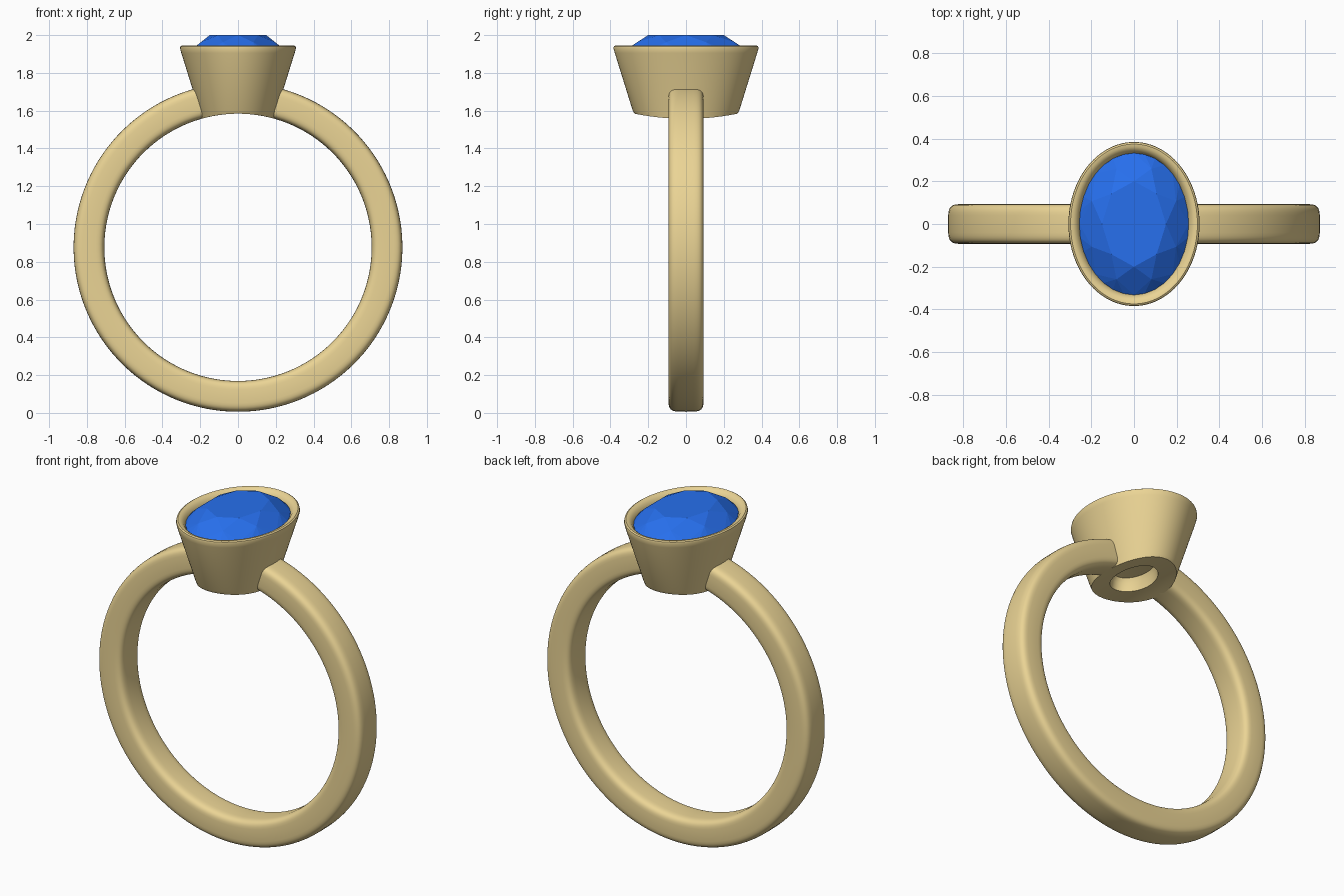
import bpy, bmesh
from math import sin, cos, pi, sqrt, radians

if "Cube" in bpy.data.objects:
    bpy.data.objects.remove(bpy.data.objects["Cube"])

FINGER_R, CZ = 0.7075, 0.8765   # finger hole radius and centre height


def material(name, rgb):
    m = bpy.data.materials.new(name)
    m.diffuse_color = (*rgb, 1)
    m.use_nodes = True
    m.node_tree.nodes["Principled BSDF"].inputs["Base Color"].default_value = m.diffuse_color
    return m


def finish(bm, name, mat, smooth=None):
    bmesh.ops.recalc_face_normals(bm, faces=bm.faces)
    me = bpy.data.meshes.new(name)
    bm.to_mesh(me)
    bm.free()
    ob = bpy.data.objects.new(name, me)
    bpy.context.collection.objects.link(ob)
    me.materials.append(mat)
    if smooth:
        bpy.ops.object.select_all(action='DESELECT')
        ob.select_set(True)
        bpy.context.view_layer.objects.active = ob
        bpy.ops.object.shade_smooth_by_angle(angle=radians(smooth))
    return ob


def loft(rings):
    """Skin a list of closed rings of points and cap both ends."""
    bm = bmesh.new()
    loops = [[bm.verts.new(p) for p in r] for r in rings]
    n = len(loops[0])
    for a, b in zip(loops, loops[1:]):
        for i in range(n):
            j = (i + 1) % n
            bm.faces.new((a[i], a[j], b[j], b[i]))
    bm.faces.new(loops[0])
    bm.faces.new(loops[-1])
    return bm


gold = material("gold", (0.83, 0.66, 0.30))
blue = material("blue_gem", (0.02, 0.16, 0.85))

# band: rounded cross-section swept round the finger, open under the setting
def spow(v, e):
    return (1 if v >= 0 else -1) * abs(v) ** e

section = [(0.0815 * spow(cos(2 * pi * k / 40), 0.45),
            0.093 * spow(sin(2 * pi * k / 40), 0.45)) for k in range(40)]
gap, steps = radians(14), 120
rings = []
for s in range(steps + 1):
    t = gap + (2 * pi - 2 * gap) * s / steps
    rings.append([((0.789 + u) * sin(t), v, CZ + (0.789 + u) * cos(t))
                  for u, v in section])
finish(loft(rings), "band", gold, 50)

# bezel: tapered oval cup, underside following the finger (height None)
profile = [(0.06, 1.66), (0.09, 1.655), (0.10, 1.63), (0.105, None),
           (0.13, None), (0.165, None), (0.195, None), (0.205, 1.60),
           (0.30, 1.905), (0.307, 1.93), (0.305, 1.94), (0.297, 1.945),
           (0.283, 1.943), (0.268, 1.933), (0.255, 1.912), (0.252, 1.89),
           (0.06, 1.69)]

def oval(r, z, n=96):
    k = 0.077 if r > 0.15 else 0.077 * r / 0.15   # oval is longer in y
    pts = []
    for i in range(n):
        x, y = r * cos(2 * pi * i / n), (r + k) * sin(2 * pi * i / n)
        h = CZ + sqrt(FINGER_R ** 2 - x * x) if z is None else z
        pts.append((x, y, h))
    return pts

finish(loft([oval(r, z) for r, z in profile]), "bezel", gold, 40)

# gem: hull of table, star and girdle points down to a hidden culet
bm = bmesh.new()
def gem_ring(rx, ry, z, n, turn=0.0):
    for i in range(n):
        a = 2 * pi * (i + turn) / n
        bm.verts.new((rx * cos(a), ry * sin(a), z))

gem_ring(0.150, 0.200, 2.0, 8)
gem_ring(0.213, 0.280, 1.962, 8, 0.5)
gem_ring(0.256, 0.332, 1.915, 32)
gem_ring(0.256, 0.332, 1.90, 32)
gem_ring(0.150, 0.190, 1.80, 8, 0.5)
bm.verts.new((0, 0, 1.70))
res = bmesh.ops.convex_hull(bm, input=bm.verts)
bmesh.ops.delete(bm, geom=[v for v in bm.verts if not v.link_faces], context='VERTS')
bmesh.ops.dissolve_limit(bm, angle_limit=radians(1), verts=bm.verts, edges=bm.edges)
finish(bm, "gem", blue)
